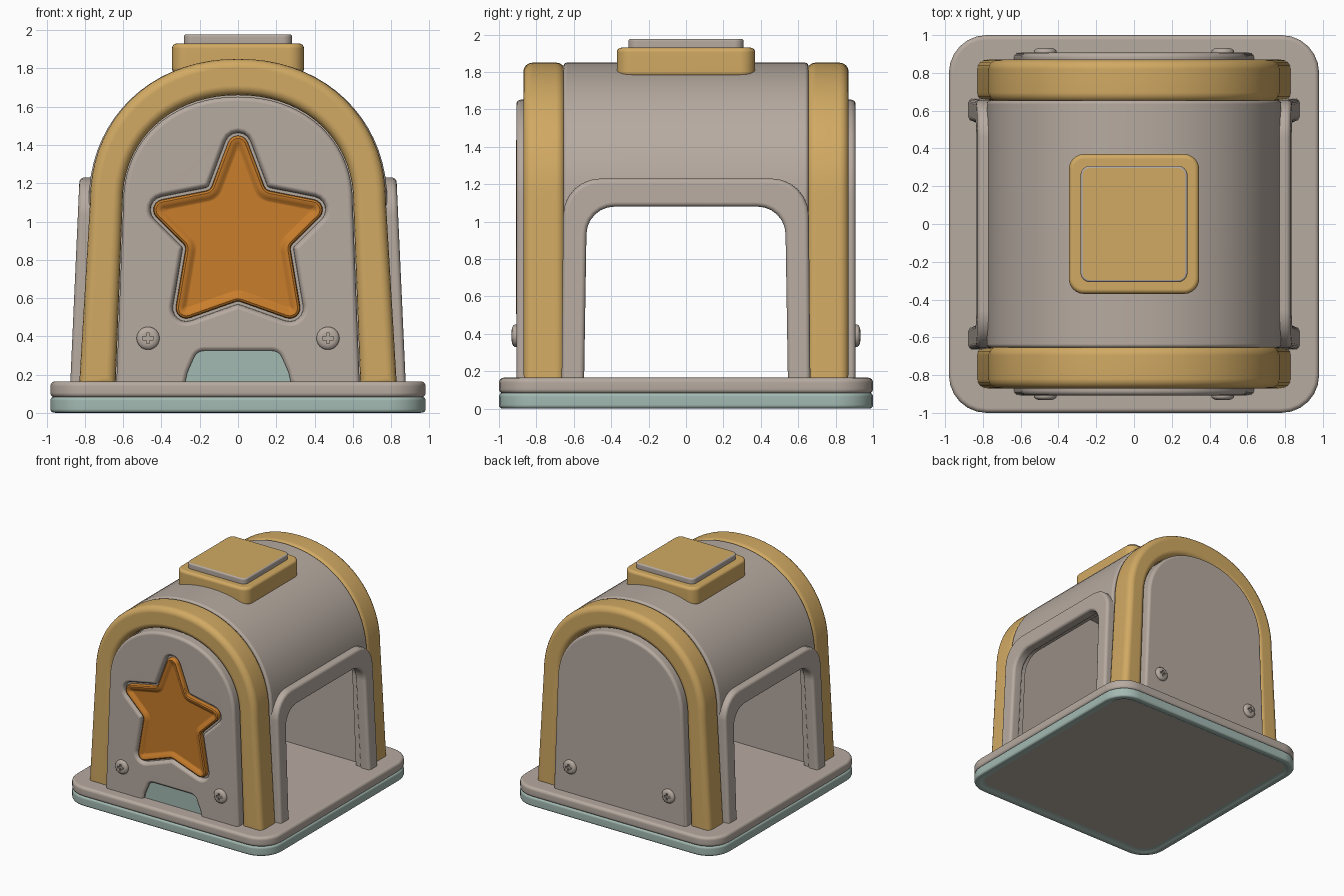
import bpy, bmesh, math
from mathutils import Vector

if "Cube" in bpy.data.objects:
    bpy.data.objects.remove(bpy.data.objects["Cube"], do_unlink=True)


def material(name, rgb):
    m = bpy.data.materials.new(name)
    m.use_nodes = True
    m.diffuse_color = (*rgb, 1)
    m.node_tree.nodes["Principled BSDF"].inputs["Base Color"].default_value = (*rgb, 1)
    return m


GREY = material("warm grey", (0.47, 0.405, 0.355))
GOLD = material("golden yellow", (0.64, 0.40, 0.125))
ORANGE = material("burnt orange", (0.58, 0.205, 0.024))
TEAL = material("pale teal", (0.37, 0.49, 0.45))


# Placement of an outline (u, v) at depth d
def flat(u, v, d):
    return (u, v, d)


def across(u, v, d):
    return (d, u, v)


def facing_y(side):
    return lambda u, v, d: (u, side * d, v)


def leaning_x(side):
    # Side frames lean outwards towards the floor
    return lambda u, v, d: (side * (d + (1.23 - v) * 0.045), u, v)


def outline(corners, inset=0.0, steps=6):
    """Counter-clockwise corners (u, v, radius), inset and rounded."""
    pts = [Vector(c[:2]) for c in corners]
    n, moved, turns = len(pts), [], []
    for i, p in enumerate(pts):
        a = (p - pts[i - 1]).normalized()
        b = (pts[(i + 1) % n] - p).normalized()
        na, nb = Vector((-a.y, a.x)), Vector((-b.y, b.x))
        moved.append(p + (na + nb) * inset / (1 + na.dot(nb)))
        turns.append(1 if a.x * b.y - a.y * b.x > 0 else -1)
    loop = []
    for i, p in enumerate(moved):
        r = corners[i][2]
        if not r:
            loop.append(p)
            continue
        r = max(r - inset * turns[i], 0.01)
        a = (moved[i - 1] - p).normalized()
        b = (moved[(i + 1) % n] - p).normalized()
        half = a.angle(b) / 2
        centre = p + (a + b).normalized() * r / math.sin(half)
        t = r / math.tan(half)
        start = (p + a * t - centre).normalized()
        end = (p + b * t - centre).normalized()
        loop += [centre + start.slerp(end, k / steps) * r for k in range(steps + 1)]
    return loop


def finish(ob):
    bpy.ops.object.select_all(action='DESELECT')
    ob.select_set(True)
    bpy.context.view_layer.objects.active = ob
    bpy.ops.object.shade_smooth_by_angle(angle=math.radians(35))
    wn = ob.modifiers.new("clean shading", 'WEIGHTED_NORMAL')
    wn.keep_sharp = True


def loft(name, corners, rings, place, mat, first=None, last=None, smooth=True):
    """Skin rings of (inset, depth) and cap both ends, optionally in another colour."""
    bm = bmesh.new()
    loops = [[bm.verts.new(place(p.x, p.y, d)) for p in outline(corners, i)] for i, d in rings]
    n = len(loops[0])
    for lo, hi in zip(loops, loops[1:]):
        for k in range(n):
            bm.faces.new((lo[k], lo[(k + 1) % n], hi[(k + 1) % n], hi[k]))
    caps = bm.faces.new(loops[0]), bm.faces.new(loops[-1])
    for face, colour in zip(caps, (first, last)):
        face.material_index = 1 if colour else 0
    bmesh.ops.recalc_face_normals(bm, faces=bm.faces[:])
    me = bpy.data.meshes.new(name)
    bm.to_mesh(me)
    bm.free()
    me.materials.append(mat)
    if first or last:
        me.materials.append(first or last)
    ob = bpy.data.objects.new(name, me)
    bpy.context.collection.objects.link(ob)
    if smooth:
        finish(ob)
    return ob


def rounded(d0, d1, b, steps=4):
    """Rings for a slab from d0 to d1 with rounded rims of size b."""
    arc = [math.pi / 2 * k / steps for k in range(steps + 1)]
    low = [(b - b * math.sin(a), d0 + b - b * math.cos(a)) for a in arc]
    return low + [(i, d0 + d1 - d) for i, d in reversed(low)]


def cut(ob, cutters):
    bpy.context.view_layer.objects.active = ob
    for c in cutters:
        c.hide_render = True
        m = ob.modifiers.new("cut", 'BOOLEAN')
        m.operation, m.solver, m.object = 'DIFFERENCE', 'EXACT', c
        bpy.ops.object.modifier_apply(modifier=m.name)
        bpy.data.objects.remove(c, do_unlink=True)
    finish(ob)


def box(w, h, r):
    return [(-w, -h, r), (w, -h, r), (w, h, r), (-w, h, r)]


def arch(foot, spring, top, centre=1.1, floor=0.14, steps=36):
    """Barrel outline from the right foot over the top to the left foot."""
    pts = [(foot, floor, 0)]
    for k in range(steps + 1):
        a = math.pi * k / steps
        c, s = math.cos(a), math.sin(a)
        x = math.copysign(abs(c) ** 0.95, c) * spring
        pts.append((x, centre + (top - centre) * abs(s) ** 0.95, 0))
    return pts + [(-foot, floor, 0)]


def mirrored(right):
    """Close a half outline, given from bottom to top on the right."""
    return right + [(-u, v, r) for u, v, r in reversed(right) if u > 0]


# Base: teal foot with grey underside, grey floor
floor_shape = box(0.98, 1.0, 0.2)
loft("base_foot", floor_shape,
     [(0.085, 0.02), (0.055, 0.004), (0.035, 0.0)] + rounded(0, 0.085, 0.02)[1:],
     flat, TEAL, first=GREY)
loft("base_floor", floor_shape, rounded(0.08, 0.165, 0.025), flat, GREY)

# Barrel shell with a doorway through both sides
shell = loft("barrel_shell", arch(0.815, 0.78, 1.85) + arch(0.735, 0.70, 1.77)[::-1],
             rounded(-0.655, 0.655, 0.02), facing_y(1), GREY, smooth=False)
doorway = [(-0.56, 0.05, 0), (0.56, 0.05, 0), (0.55, 1.10, 0.16), (-0.55, 1.10, 0.16)]
cut(shell, [loft("doorway_cutter", doorway, [(0, -1.2), (0, 1.2)], across, GREY, smooth=False)])

# Doorway frames
frame = [(0.665, 0.14, 0), (0.655, 1.23, 0.2), (-0.655, 1.23, 0.2), (-0.665, 0.14, 0),
         (-0.545, 0.14, 0), (-0.53, 1.08, 0.15), (0.53, 1.08, 0.15), (0.545, 0.14, 0)]
for side, label in ((1, "left"), (-1, "right")):
    loft(label + "_door_frame", frame, rounded(0.73, 0.828, 0.025), leaning_x(side), GREY)

# End walls: gold arch, inner wall, raised panel, screws
star = mirrored([(0, 0.585, 0.04), (0.34, 0.465, 0.055), (0.272, 0.87, 0.04),
                 (0.50, 1.095, 0.055), (0.145, 1.165, 0.04), (0, 1.55, 0.055)])
notch = [(-0.30, 0.05, 0), (0.30, 0.05, 0), (0.265, 0.21, 0.06), (0.215, 0.325, 0.06),
         (-0.215, 0.325, 0.06), (-0.265, 0.21, 0.06)]
t, s = 0.008, 0.028
cross = [(t, -s, 0), (t, -t, 0), (s, -t, 0), (s, t, 0), (t, t, 0), (t, s, 0),
         (-t, s, 0), (-t, t, 0), (-s, t, 0), (-s, -t, 0), (-t, -t, 0), (-t, -s, 0)]
ring = [(0.06 * math.cos(k * math.pi / 12), 0.06 * math.sin(k * math.pi / 12), 0)
        for k in range(24)]


def shifted(shape, x, z):
    return [(u + x, v + z, r) for u, v, r in shape]


for side, label in ((-1, "front"), (1, "back")):
    put = facing_y(side)
    loft(label + "_arch", arch(0.83, 0.773, 1.85) + arch(0.64, 0.603, 1.66)[::-1],
         rounded(0.645, 0.87, 0.05), put, GOLD)
    loft(label + "_inner_wall", arch(0.76, 0.72, 1.79), [(0, 0.61), (0, 0.66)], put, GREY)
    panel = loft(label + "_panel", arch(0.636, 0.599, 1.652),
                 rounded(0.65, 0.907, 0.025), put, GREY, smooth=False)
    if label == "front":
        cut(panel, [
            loft("star_cutter", star, [(-0.015, 0.868), (-0.018, 0.885), (-0.028, 0.90),
                                       (-0.045, 0.908), (-0.045, 0.95)], put, GREY, smooth=False),
            loft("notch_cutter", notch, [(0, 0.868), (0, 0.89), (-0.01, 0.90),
                                         (-0.025, 0.908), (-0.025, 0.95)], put, GREY, smooth=False)])
    else:
        finish(panel)
    for x in (-0.47, 0.47):
        screw = loft(label + "_screw", shifted(ring, x, 0.39),
                     [(0, 0.89), (0, 0.915), (0.006, 0.924), (0.018, 0.93), (0.03, 0.932)],
                     put, GREY, smooth=False)
        cut(screw, [loft("cross_cutter", shifted(cross, x, 0.39), [(0, 0.92), (0, 0.95)],
                         put, GREY, smooth=False)])

# Star badge with a raised rim, and the teal plate in the notch
front = facing_y(-1)
loft("star_badge", star, [(0, 0.85), (0, 0.893), (0.004, 0.902), (0.014, 0.908), (0.028, 0.906),
                          (0.04, 0.897), (0.052, 0.888), (0.06, 0.886)], front, ORANGE)
loft("notch_plate", notch, [(0, 0.86), (0, 0.877)], front, TEAL)

# Roof cap
loft("roof_cap", box(0.345, 0.37, 0.08), rounded(1.775, 1.93, 0.025), flat, GOLD)
loft("roof_plate", box(0.283, 0.308, 0.05), rounded(1.92, 1.977, 0.012), flat, GREY, last=GOLD)
